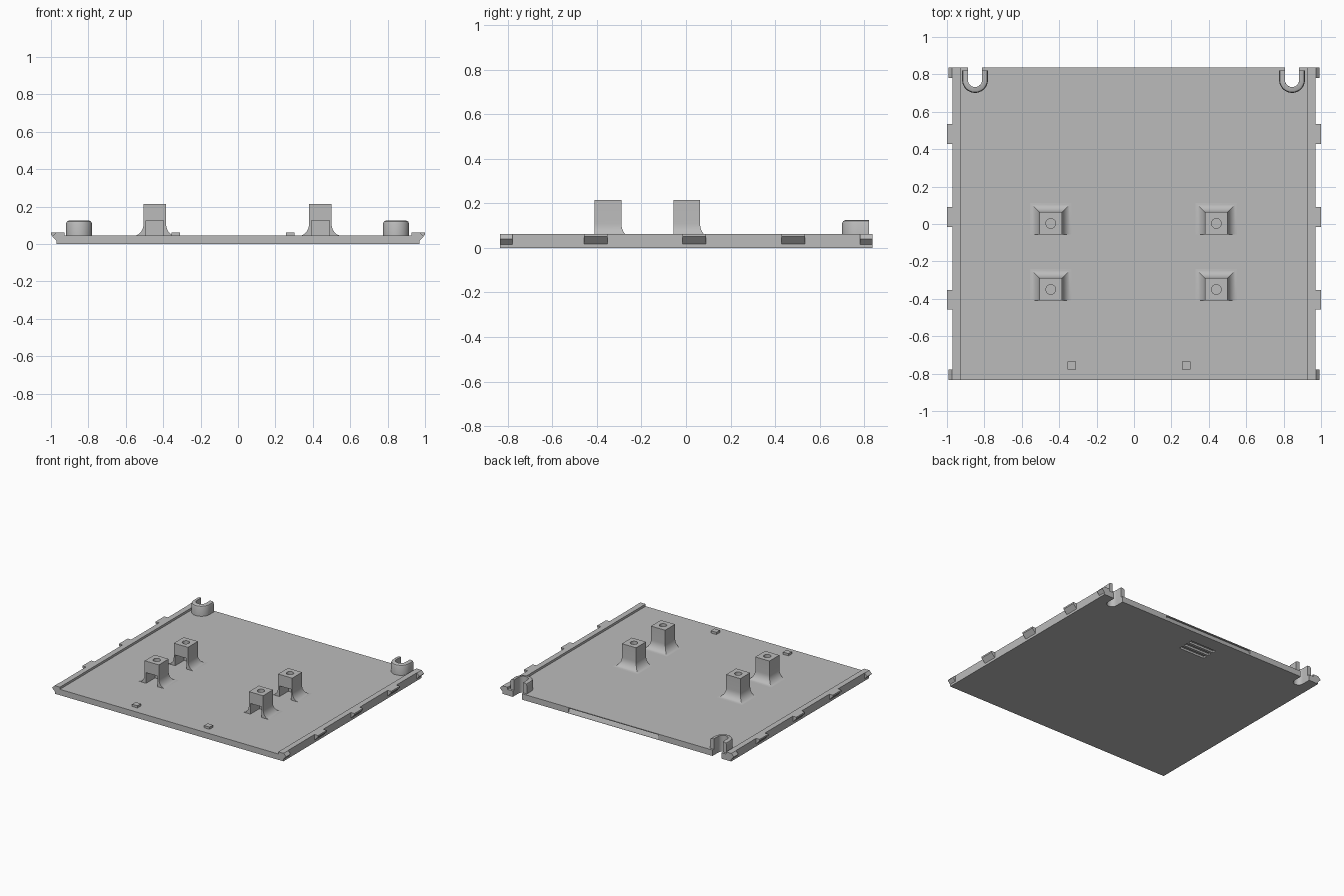
import bpy, bmesh, math

if "Cube" in bpy.data.objects:
    bpy.data.objects.remove(bpy.data.objects["Cube"])

FLOOR, RAIL, HALF = 0.045, 0.062, 0.97
FRONT, BACK = -0.835, 0.838

grey = bpy.data.materials.new("grey plastic")
grey.diffuse_color = (0.5, 0.5, 0.5, 1)
grey.use_nodes = True
grey.node_tree.nodes["Principled BSDF"].inputs["Base Color"].default_value = grey.diffuse_color


def finish(name, bm):
    bmesh.ops.recalc_face_normals(bm, faces=bm.faces)
    me = bpy.data.meshes.new(name)
    bm.to_mesh(me)
    bm.free()
    me.materials.append(grey)
    ob = bpy.data.objects.new(name, me)
    bpy.context.collection.objects.link(ob)
    return ob


def loft(name, rings):
    """Closed solid through a list of equally long point rings."""
    bm = bmesh.new()
    loops = [[bm.verts.new(p) for p in r] for r in rings]
    n = len(loops[0])
    for a, b in zip(loops, loops[1:]):
        for i in range(n):
            bm.faces.new((a[i], a[(i + 1) % n], b[(i + 1) % n], b[i]))
    bm.faces.new(loops[0][::-1])
    bm.faces.new(loops[-1])
    return finish(name, bm)


def along_y(name, prof, y0, y1):
    return loft(name, [[(x, y, z) for x, z in prof] for y in (y0, y1)])


def along_z(name, prof, z0, z1):
    return loft(name, [[(x, y, z) for x, y in prof] for z in (z0, z1)])


def box(name, x0, x1, y0, y1, z0, z1):
    return along_z(name, [(x0, y0), (x1, y0), (x1, y1), (x0, y1)], z0, z1)


def cut(target, cutter):
    cutter.hide_render = True
    cutter.hide_set(True)
    m = target.modifiers.new("cut", 'BOOLEAN')
    m.operation, m.solver, m.object = 'DIFFERENCE', 'EXACT', cutter


def smooth(ob, angle=40):
    bpy.ops.object.select_all(action='DESELECT')
    ob.select_set(True)
    bpy.context.view_layer.objects.active = ob
    bpy.ops.object.shade_smooth_by_angle(angle=math.radians(angle))


def arc(cx, cy, r, a0, a1, n):
    return [(cx + r * math.cos(math.radians(a0 + (a1 - a0) * i / n)),
             cy + r * math.sin(math.radians(a0 + (a1 - a0) * i / n))) for i in range(n + 1)]


# Base plate with raised side rails
plate = along_y("base_plate", [
    (-HALF, 0), (HALF, 0), (HALF, RAIL), (0.927, RAIL), (0.927, FLOOR),
    (-0.927, FLOOR), (-0.927, RAIL), (-HALF, RAIL)], FRONT, BACK)

# Sloped pry recess in the back edge
cut(plate, loft("back_recess_cutter", [
    [(x, BACK + 0.01, 0.039), (x, BACK - 0.013, 0.039), (x, BACK, 0.006), (x, BACK + 0.01, 0.006)]
    for x in (-0.35, 0.41)]))

# Shallow grip grooves under the plate
for i in range(3):
    y = 0.615 + 0.05 * i
    cut(plate, box("grip_groove_cutter", -0.13, 0.09, y - 0.015, y + 0.015, -0.02, 0.015))

# U-shaped screw collars with open notches in the back corners
for cx in (-0.85, 0.845):
    cy, end, ro, ri = 0.77, 0.822, 0.069, 0.038
    notch = [(cx - ri, 0.9)] + arc(cx, cy, ri, 180, 360, 16) + [(cx + ri, 0.9)]
    cut(plate, along_z("notch_cutter", notch, -0.05, 0.1))

    def ring(r, z):
        return [(x, y, z) for x, y in
                [(cx - r, end)] + arc(cx, cy, r, 180, 360, 20) + [(cx + r, end)]
                + [(cx + ri, end)] + arc(cx, cy, ri, 360, 180, 20) + [(cx - ri, end)]]
    smooth(loft("screw_collar", [ring(ro, FLOOR - 0.005), ring(ro, 0.11), ring(ro - 0.004, 0.12),
                                 ring(ro - 0.014, 0.125)]))

# Snap clips along both sides
for s in (-1, 1):
    snap = [(s * x, z) for x, z in ((0.96, RAIL), (1, RAIL), (1, 0.05), (HALF, 0.018), (0.96, 0.018))]
    for y in (-0.405, 0.037, 0.482):
        along_y("snap_clip", snap, y - 0.053, y + 0.053)
    wedge = [(s * x, z) for x, z in ((0.96, RAIL), (0.972, RAIL), (0.993, 0.04), (HALF, 0.016), (0.96, 0.016))]
    along_y("corner_clip", wedge, FRONT, FRONT + 0.057)
    along_y("corner_clip", wedge, BACK - 0.057, BACK)

# Hollow standoffs with flared feet on three sides
H, TOP, FL = 0.06, 0.215, 0.05
for cx in (-0.445, 0.44):
    for cy in (0.003, -0.35):
        rings = []
        for i in range(9):
            a = math.radians(90 * i / 8)
            rings.append((FL * (1 - math.sin(a)), FLOOR + FL * 1.3 * (1 - math.cos(a))))
        rings = [(FL, FLOOR - 0.005)] + rings + [(0, TOP)]
        post = loft("standoff", [[(cx - H - f, cy - H, z), (cx + H + f, cy - H, z),
                                  (cx + H + f, cy + H + f, z), (cx - H - f, cy + H + f, z)]
                                 for f, z in rings])
        smooth(post, 30)
        cut(post, box("standoff_cavity_cutter", cx - 0.048, cx + 0.048, cy - 0.1, cy + 0.048, FLOOR, 0.127))
        cut(post, along_z("screw_hole_cutter", arc(cx, cy, 0.026, 0, 345, 23), 0.1, 0.3))

# Small locating pegs near the front edge
for cx in (-0.332, 0.28):
    box("locating_peg", cx - 0.023, cx + 0.023, -0.777, -0.735, FLOOR - 0.005, RAIL)
